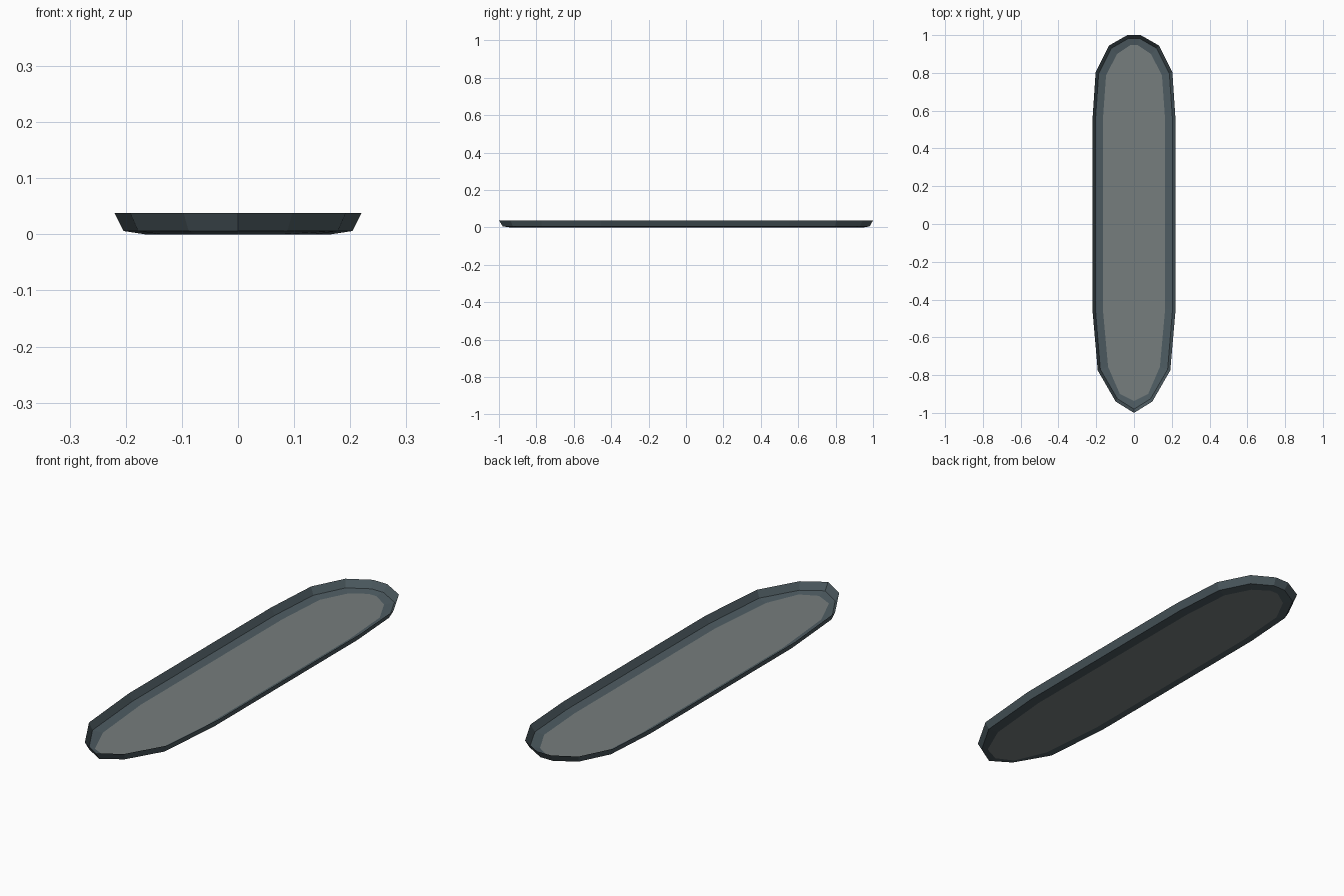
import bpy
import bmesh

if "Cube" in bpy.data.objects:
    bpy.data.objects.remove(bpy.data.objects["Cube"])


def material(name, color):
    mat = bpy.data.materials.new(name)
    mat.diffuse_color = (*color, 1.0)
    mat.use_nodes = True
    mat.node_tree.nodes["Principled BSDF"].inputs["Base Color"].default_value = mat.diffuse_color
    return mat


frame_paint = material("dark slate", (0.075, 0.105, 0.12))
panel_paint = material("smoky grey", (0.18, 0.205, 0.205))

# Right half of each outline, from the back end to the front tip
RIM = [(0.035, 1.0), (0.132, 0.945), (0.203, 0.805), (0.22, 0.55),
       (0.22, -0.455), (0.192, -0.775), (0.097, -0.94), (0.0, -1.0)]
WALL_FOOT = [(0.03, 0.982), (0.12, 0.93), (0.187, 0.797), (0.204, 0.55),
             (0.204, -0.453), (0.178, -0.77), (0.088, -0.925), (0.0, -0.98)]
PANEL_EDGE = [(0.02, 0.947), (0.09, 0.90), (0.148, 0.787), (0.165, 0.55),
              (0.165, -0.45), (0.137, -0.757), (0.075, -0.90), (0.0, -0.937)]


def add_ring(bm, half, z):
    """Mirror a half outline across x and add it as a closed ring."""
    mirrored = [(-x, y) for x, y in reversed(half) if x > 0]
    return [bm.verts.new((x, y, z)) for x, y in half + mirrored]


def add_part(name, rings, mat, cap=False):
    bm = bmesh.new()
    loops = [add_ring(bm, half, z) for half, z in rings]
    for a, b in zip(loops, loops[1:]):
        for i in range(len(a)):
            j = (i + 1) % len(a)
            bm.faces.new((a[i], b[i], b[j], a[j]))
    if cap:
        bm.faces.new(reversed(loops[-1]))
    bm.normal_update()
    mesh = bpy.data.meshes.new(name)
    bm.to_mesh(mesh)
    bm.free()
    mesh.materials.append(mat)
    obj = bpy.data.objects.new(name, mesh)
    bpy.context.collection.objects.link(obj)
    return obj


# Thin open frame: sloping wall and shallow lip under it
add_part("frame", [(RIM, 0.038), (WALL_FOOT, 0.006), (PANEL_EDGE, 0.0)], frame_paint)

# Flat panel closing the bottom
add_part("panel", [(PANEL_EDGE, 0.0)], panel_paint, cap=True)
